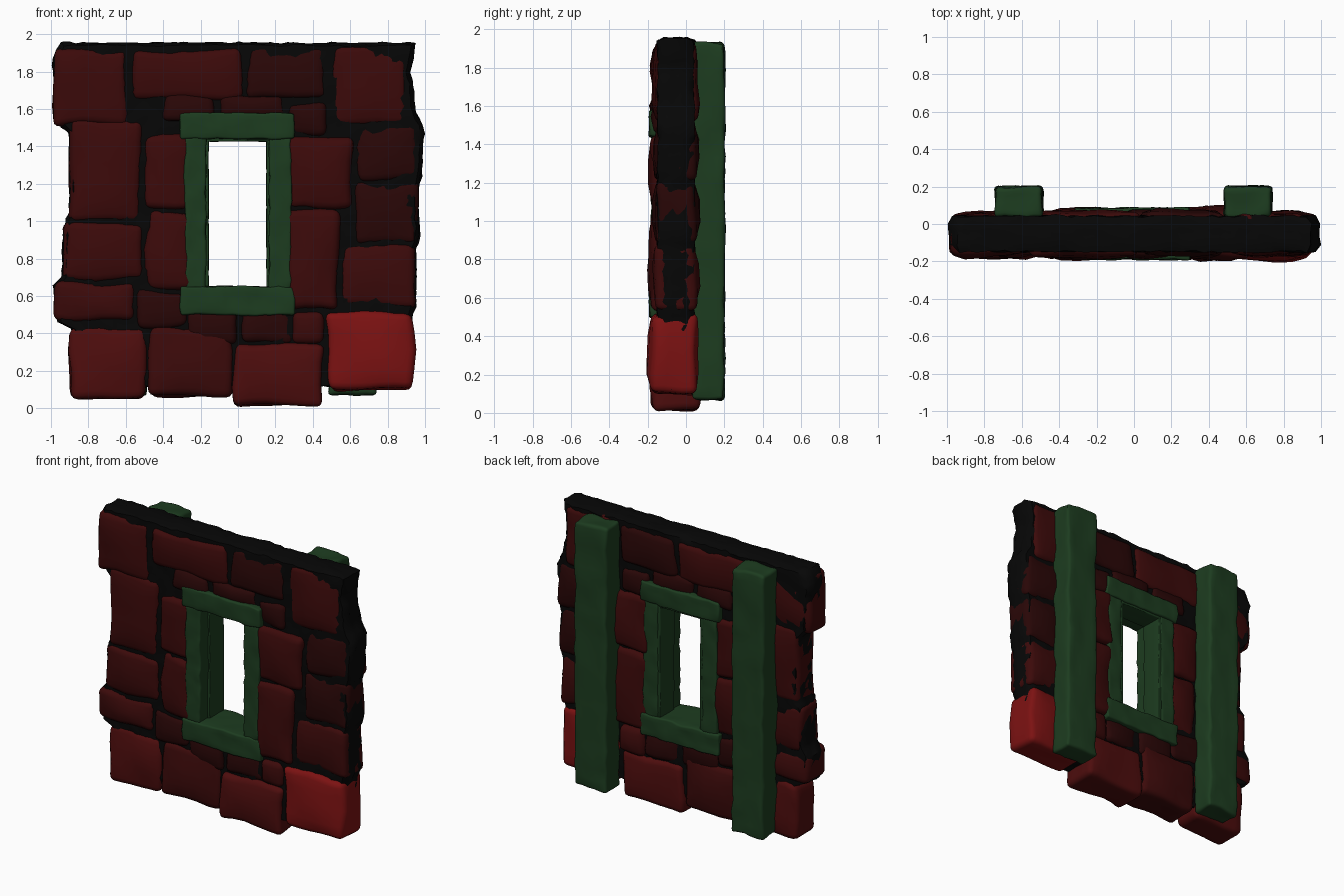
import bpy, bmesh, math, random
from mathutils import Vector, noise

if "Cube" in bpy.data.objects:
    bpy.data.objects.remove(bpy.data.objects["Cube"])

random.seed(4)


def material(name, rgb):
    m = bpy.data.materials.new(name)
    m.diffuse_color = (*rgb, 1)
    m.use_nodes = True
    m.node_tree.nodes["Principled BSDF"].inputs["Base Color"].default_value = m.diffuse_color
    return m


STONE = {"dark": material("stone_dark", (0.022, 0.002, 0.002)),
         "mid": material("stone_mid", (0.045, 0.003, 0.003)),
         "warm": material("stone_warm", (0.075, 0.004, 0.004)),
         "bright": material("stone_bright", (0.2, 0.006, 0.006))}
MORTAR = material("mortar", (0.002, 0.002, 0.002))
WOOD = material("wood", (0.012, 0.045, 0.014))


def finish(name, bm, mat, angle):
    bmesh.ops.recalc_face_normals(bm, faces=bm.faces)
    me = bpy.data.meshes.new(name)
    bm.to_mesh(me)
    bm.free()
    me.materials.append(mat)
    me.shade_smooth()
    me.set_sharp_from_angle(angle=math.radians(angle))
    ob = bpy.data.objects.new(name, me)
    bpy.context.collection.objects.link(ob)
    return ob


def worn_box(name, lo, hi, cuts, bevel, amp, freq, mat, bulge=0.0, angle=40):
    """Bevelled, subdivided box with noise wear and bulging front and back."""
    lo, hi = Vector(lo), Vector(hi)
    mid, half = (lo + hi) / 2, (hi - lo) / 2
    bm = bmesh.new()
    bmesh.ops.create_cube(bm, size=2)
    for axis, n in enumerate(cuts):
        if n:
            edges = [e for e in bm.edges
                     if abs(e.verts[0].co[axis] - e.verts[1].co[axis]) > 1.5]
            bmesh.ops.subdivide_edges(bm, edges=edges, cuts=n, use_grid_fill=True)
    for v in bm.verts:
        x, y, z = v.co
        v.co = Vector((x * half.x, y * half.y, z * half.z))
        v.co.y += bulge * y * ((1 - x * x) * (1 - z * z)) ** 0.5
    sharp = [e for e in bm.edges if e.calc_face_angle(0) > 0.9]
    bmesh.ops.bevel(bm, geom=sharp, offset=bevel, segments=3, profile=0.5,
                    affect='EDGES', clamp_overlap=True)
    shift = Vector([random.uniform(-50, 50) for _ in range(3)])
    for v in bm.verts:
        v.co += mid + noise.noise_vector(v.co * freq + shift) * amp
    return finish(name, bm, mat, angle)


def edge_at(points, z):
    for (z0, x0), (z1, x1) in zip(points, points[1:]):
        if z <= z1:
            return x0 + (x1 - x0) * max(0, (z - z0) / (z1 - z0))
    return points[-1][1]


# Mortar core: ragged sheet with a window hole, thickened
LEFT = [(0.1, -0.86), (0.42, -0.86), (0.47, -0.95), (0.66, -0.96), (0.7, -0.92),
        (0.98, -0.91), (1.04, -0.88), (1.48, -0.88), (1.52, -0.94), (1.86, -0.97), (1.95, -0.92)]
RIGHT = [(0.1, 0.9), (0.5, 0.91), (0.56, 0.93), (0.85, 0.93), (0.92, 0.95), (1.18, 0.94),
         (1.25, 0.96), (1.5, 0.975), (1.58, 0.93), (1.8, 0.9), (1.95, 0.93)]
NS, NM, N1, N2, N3 = 18, 10, 12, 24, 12
zs = ([0.12 + 0.46 * i / N1 for i in range(N1)]
      + [0.58 + 0.93 * i / N2 for i in range(N2)]
      + [1.51 + 0.43 * i / N3 for i in range(N3 + 1)])
bm = bmesh.new()
rows = []
for z in zs:
    l, r = edge_at(LEFT, z), edge_at(RIGHT, z)
    xs = ([l + (-0.22 - l) * i / NS for i in range(NS)]
          + [-0.22 + 0.44 * i / NM for i in range(NM)]
          + [0.22 + (r - 0.22) * i / NS for i in range(NS + 1)])
    rows.append([bm.verts.new((x, -0.148, z)) for x in xs])
for j in range(len(zs) - 1):
    for i in range(len(rows[0]) - 1):
        if not (NS <= i < NS + NM and N1 <= j < N1 + N2):
            bm.faces.new((rows[j][i], rows[j][i + 1], rows[j + 1][i + 1], rows[j + 1][i]))
bmesh.ops.delete(bm, geom=[v for v in bm.verts if not v.link_faces], context='VERTS')
new = bmesh.ops.extrude_face_region(bm, geom=bm.faces[:])["geom"]
for v in new:
    if isinstance(v, bmesh.types.BMVert):
        v.co.y = 0.042
depth = [e for e in bm.edges if abs(e.verts[0].co.y - e.verts[1].co.y) > 0.1]
bmesh.ops.subdivide_edges(bm, edges=depth, cuts=4, use_grid_fill=True)
for v in bm.verts:
    if -0.14 < v.co.y < 0.03 and abs(v.co.x) > 0.8:
        v.co.x += math.copysign(0.02, v.co.x)
    if -0.14 < v.co.y < 0.03 and v.co.z > 1.9:
        v.co.z += 0.012
    v.co += noise.noise_vector(v.co * 22) * 0.014
finish("mortar_core", bm, MORTAR, 50)

# Stones: x0, x1, z0, z1, front y, back y, tone
STONES = [
    (-0.99, -0.59, 1.51, 1.92, -0.165, 0.035, "mid"), (-0.57, 0.03, 1.65, 1.92, -0.165, 0.055, "mid"),
    (0.05, 0.47, 1.66, 1.92, -0.16, 0.06, "dark"), (0.5, 0.91, 1.52, 1.93, -0.155, 0.055, "mid"),
    (-0.4, -0.12, 1.53, 1.68, -0.17, 0.06, "dark"), (-0.1, 0.24, 1.53, 1.68, -0.165, 0.065, "dark"),
    (0.25, 0.48, 1.46, 1.63, -0.165, 0.07, "dark"), (-0.9, -0.51, 1.0, 1.54, -0.16, 0.05, "mid"),
    (-0.5, -0.25, 1.06, 1.46, -0.17, 0.065, "mid"), (-0.93, -0.5, 0.68, 0.99, -0.165, 0.05, "mid"),
    (-0.98, -0.55, 0.47, 0.67, -0.165, 0.05, "mid"), (-0.9, -0.49, 0.05, 0.44, -0.17, 0.05, "warm"),
    (-0.48, -0.03, 0.06, 0.43, -0.175, 0.07, "mid"), (-0.02, 0.45, 0.015, 0.34, -0.18, 0.07, "warm"),
    (0.48, 0.94, 0.1, 0.52, -0.18, 0.05, "bright"), (-0.49, -0.25, 0.64, 1.05, -0.175, 0.065, "mid"),
    (-0.54, -0.28, 0.43, 0.63, -0.17, 0.065, "dark"), (-0.28, 0.0, 0.34, 0.54, -0.165, 0.06, "dark"),
    (0.01, 0.29, 0.35, 0.54, -0.165, 0.06, "dark"), (0.29, 0.47, 0.34, 0.52, -0.175, 0.075, "mid"),
    (0.25, 0.62, 1.07, 1.46, -0.175, 0.08, "mid"), (0.25, 0.54, 0.53, 1.06, -0.18, 0.08, "mid"),
    (0.63, 0.97, 1.22, 1.52, -0.155, 0.05, "dark"), (0.62, 0.96, 0.88, 1.22, -0.155, 0.05, "dark"),
    (0.55, 0.95, 0.54, 0.88, -0.16, 0.05, "mid")]
for k, (x0, x1, z0, z1, y0, y1, tone) in enumerate(STONES):
    cuts = (max(1, int((x1 - x0) / 0.1)), 2, max(1, int((z1 - z0) / 0.1) - 1))
    worn_box(f"stone_{k + 1:02d}", (x0, y0, z0), (x1, y1, z1), cuts,
             0.038, 0.024, 4.5, STONE[tone], bulge=0.015, angle=60)

# Window frame: lintel and sill overlapping two posts
worn_box("window_lintel", (-0.31, -0.19, 1.44), (0.3, 0.085, 1.58), (14, 4, 3),
         0.012, 0.01, 14, WOOD)
worn_box("window_sill", (-0.31, -0.19, 0.5), (0.3, 0.085, 0.65), (14, 4, 3),
         0.012, 0.01, 14, WOOD)
for side, x0, x1 in (("left", -0.285, -0.172), ("right", 0.167, 0.285)):
    worn_box(f"window_post_{side}", (x0, -0.18, 0.64), (x1, 0.075, 1.45), (3, 4, 18),
             0.012, 0.01, 14, WOOD)

# Thin lining inside the opening
for side, x0, x1 in (("left", -0.18, -0.157), ("right", 0.152, 0.175)):
    worn_box(f"opening_lining_{side}", (x0, -0.09, 0.64), (x1, 0.07, 1.45), (0, 2, 12),
             0.005, 0.004, 14, WOOD)
worn_box("opening_lining_top", (-0.17, -0.09, 1.425), (0.165, 0.07, 1.45), (6, 2, 0),
         0.005, 0.004, 14, WOOD)

# Heavy upright timbers on the back
for side, c in (("left", -0.615), ("right", 0.61)):
    worn_box(f"back_beam_{side}", (c - 0.125, 0.035, 0.07), (c + 0.125, 0.2, 1.93),
             (4, 3, 24), 0.02, 0.014, 10, WOOD)
